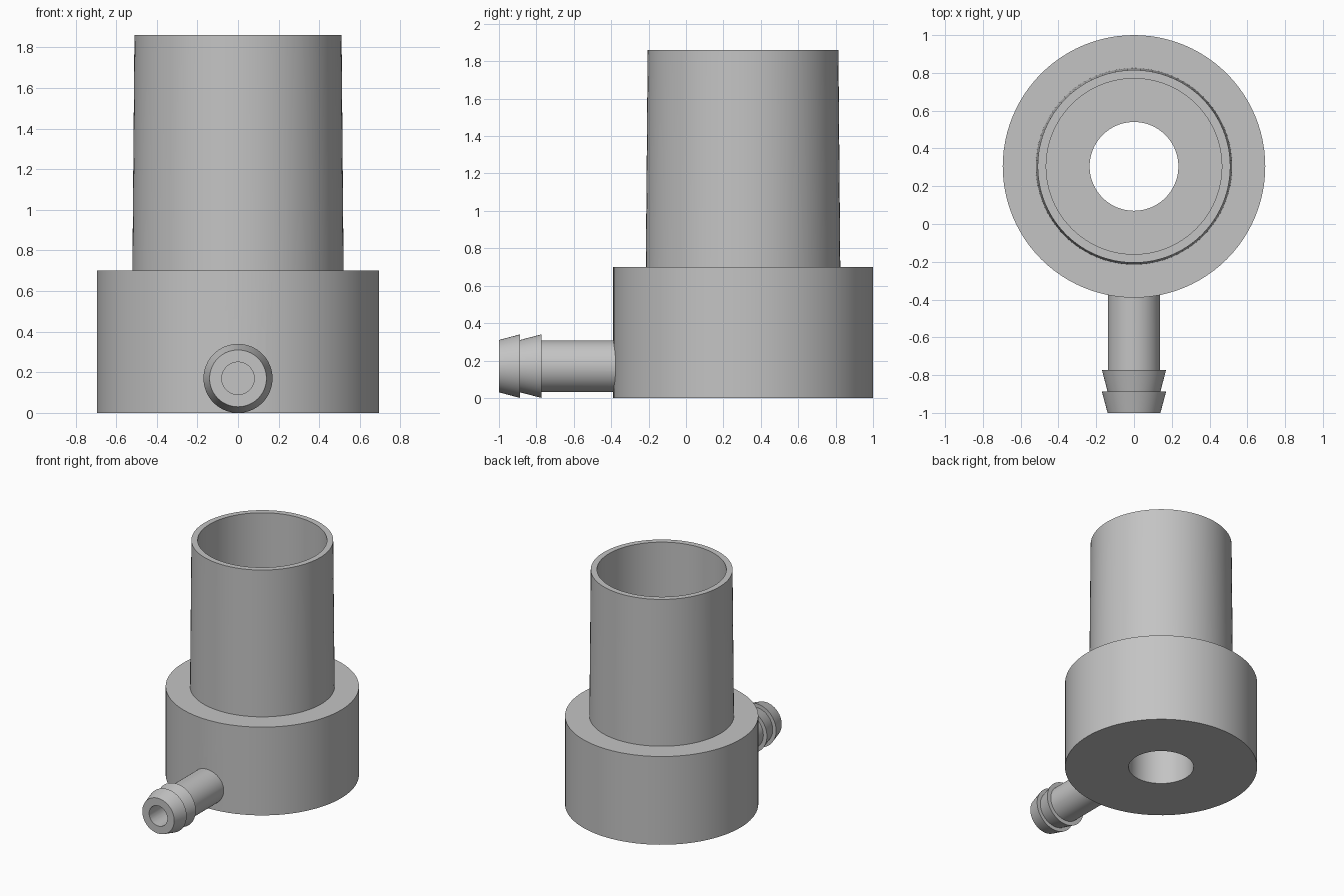
import bpy, bmesh
from math import pi, radians
from mathutils import Matrix, Vector

if "Cube" in bpy.data.objects:
    bpy.data.objects.remove(bpy.data.objects["Cube"], do_unlink=True)

grey = bpy.data.materials.new("plain grey")
grey.use_nodes = True
colour = (0.55, 0.55, 0.55, 1)
grey.diffuse_color = colour
grey.node_tree.nodes["Principled BSDF"].inputs["Base Color"].default_value = colour

BODY_Y = 0.305
BARB_Z = 0.17


def lathe(name, profile, matrix, steps=96, closed=True):
    """Spin a (radius, height) profile round z, then place it."""
    bm = bmesh.new()
    verts = [bm.verts.new((r, 0, h)) for r, h in profile]
    pairs = list(zip(verts, verts[1:]))
    if closed:
        pairs.append((verts[-1], verts[0]))
    edges = [bm.edges.new(p) for p in pairs]
    bmesh.ops.spin(bm, geom=verts + edges, cent=(0, 0, 0), axis=(0, 0, 1),
                   angle=2 * pi, steps=steps, use_duplicate=False)
    bmesh.ops.remove_doubles(bm, verts=bm.verts, dist=1e-5)
    bmesh.ops.recalc_face_normals(bm, faces=bm.faces)
    bm.transform(matrix)
    mesh = bpy.data.meshes.new(name)
    bm.to_mesh(mesh)
    bm.free()
    mesh.materials.append(grey)
    obj = bpy.data.objects.new(name, mesh)
    bpy.context.collection.objects.link(obj)
    return obj


def combine(target, tool, operation):
    """Apply a boolean and remove the tool."""
    mod = target.modifiers.new(operation, 'BOOLEAN')
    mod.operation = operation
    mod.solver = 'EXACT'
    mod.object = tool
    bpy.context.view_layer.objects.active = target
    bpy.ops.object.modifier_apply(modifier=mod.name)
    bpy.data.objects.remove(tool, do_unlink=True)


# Wide base with a tapered open tube and a narrower hole through the base
body = lathe("socket_body", [
    (0.235, 0), (0.695, 0), (0.695, 0.70), (0.52, 0.70),
    (0.51, 1.86), (0.465, 1.86), (0.465, 0.70), (0.235, 0.70)],
    Matrix.Translation((0, BODY_Y, 0)))

# Hose barb: lathe height runs from the tip (y = -1) back into the base
barb_place = Matrix.Translation((0, -1, BARB_Z)) @ Matrix.Rotation(-pi / 2, 4, 'X')
barb = lathe("hose_barb", [
    (0, 0), (0.14, 0), (0.17, 0.113), (0.14, 0.113), (0.17, 0.228),
    (0.138, 0.228), (0.138, 0.8), (0, 0.8)], barb_place, 64, False)
combine(body, barb, 'UNION')

# Narrow bore along the barb, ending just short of the central hole
bore = lathe("bore_cutter", [(0, -0.1), (0.08, -0.1), (0.08, 1.05), (0, 1.05)],
             barb_place, 48, False)
bore.hide_render = True
combine(body, bore, 'DIFFERENCE')

# The thin wall at the end of the bore faces the central hole
bm = bmesh.new()
bm.from_mesh(body.data)
centre = Vector((0, 0.05, BARB_Z))
ends = [f for f in bm.faces
        if f.normal.y < -0.99 and (f.calc_center_median() - centre).length < 0.09]
bmesh.ops.reverse_faces(bm, faces=ends)
bm.to_mesh(body.data)
bm.free()

bpy.ops.object.select_all(action='DESELECT')
body.select_set(True)
bpy.context.view_layer.objects.active = body
bpy.ops.object.shade_smooth_by_angle(angle=radians(12))
